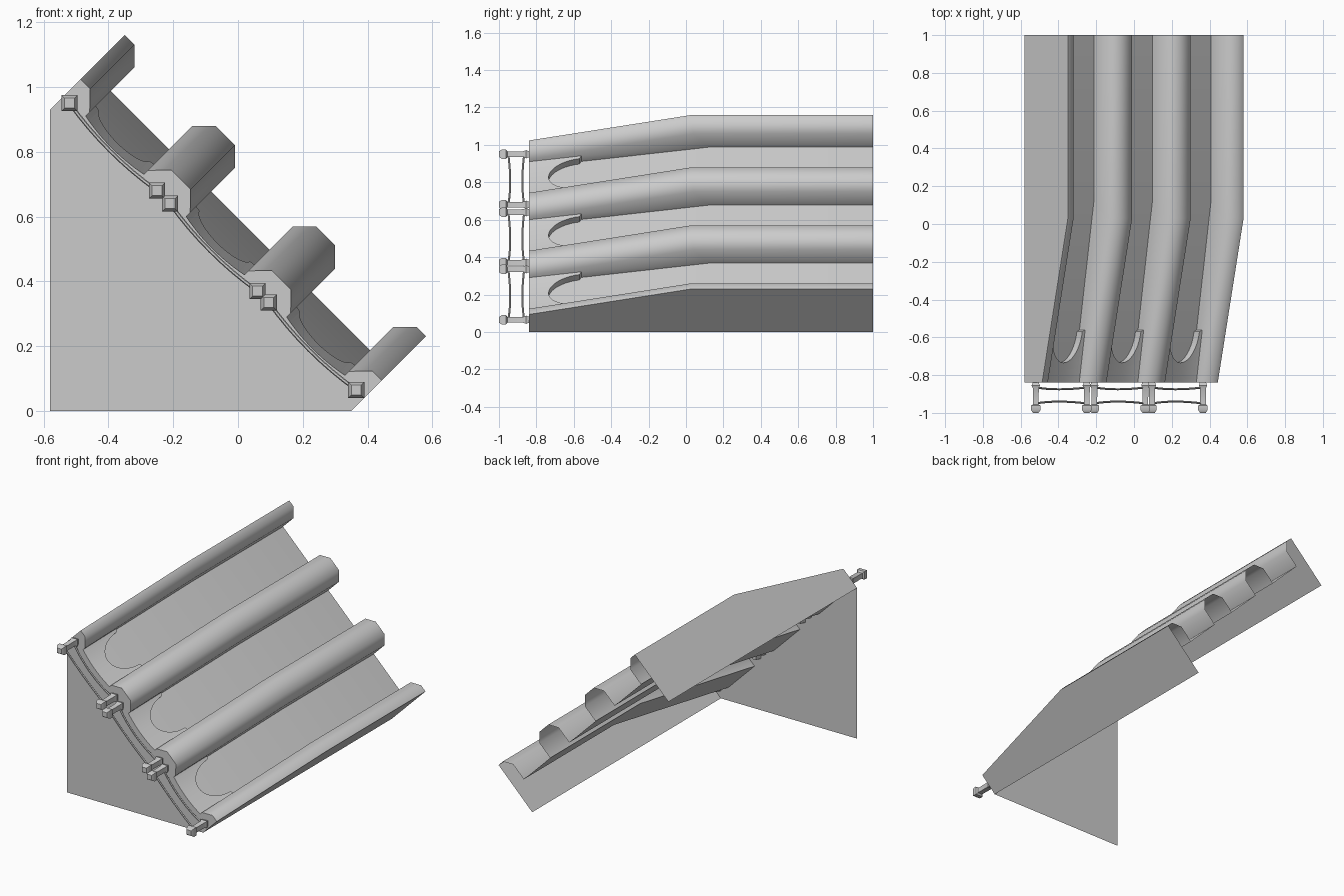
import bpy, bmesh, math

if "Cube" in bpy.data.objects:
    bpy.data.objects.remove(bpy.data.objects["Cube"])

Y0, Y1 = -0.84, 1.0


def P(d, s, y):
    # slope coordinates: d runs down the 45 degree slope, s rises off it
    return ((s + d) / 2, y, (s - d) / 2)


def make(name, verts, faces, smooth=None):
    me = bpy.data.meshes.new(name)
    me.from_pydata(verts, [], faces)
    me.update()
    ob = bpy.data.objects.new(name, me)
    bpy.context.collection.objects.link(ob)
    if smooth:
        bpy.ops.object.select_all(action='DESELECT')
        ob.select_set(True)
        bpy.context.view_layer.objects.active = ob
        bpy.ops.object.shade_smooth_by_angle(angle=math.radians(smooth))
    return ob


def loft(name, rows, smooth=None, close=False, caps=False):
    n = len(rows[0])
    verts = [v for r in rows for v in r]
    faces = []
    for i in range(len(rows) - 1):
        for j in range(n if close else n - 1):
            k = (j + 1) % n
            faces.append((i * n + j, i * n + k, (i + 1) * n + k, (i + 1) * n + j))
    if caps:
        faces.append(tuple(range(n))[::-1])
        faces.append(tuple(range((len(rows) - 1) * n, len(rows) * n)))
    return make(name, verts, faces, smooth)


# profile rows: position d, height at back, height at front, y of the bend
LOW = (0.595, 0.38, 0.12)
MID = (0.74, 0.465, 0.04)
TOP = (0.81, 0.537, 0.03)
lanes = [(-1.38, -1.02), (-0.76, -0.40), (-0.14, 0.22)]
left, right = -1.51, 0.35

prof = [(left, 0.35, 0.35, 0.03), (left, *TOP), (-1.45, *TOP)]
for i, (a, b) in enumerate(lanes):
    prof += [(a, *MID), (a, *LOW), (b, *LOW), (b, *MID), (b + 0.07, *TOP)]
    if i < 2:
        prof.append((lanes[i + 1][0] - 0.07, *TOP))
prof += [(right, *TOP), (right, 0.35, 0.35, 0.03)]

# lane floors, rails and side walls as one bent sheet
loft("lanes_and_rails", [
    [P(d, f, Y0) for d, b, f, y in prof],
    [P(d, b, y) for d, b, f, y in prof],
    [P(d, b, Y1) for d, b, f, y in prof]], 50)

# triangular front panel closing the rail ends
panel = [(-0.58, Y0, 0)] + [P(d, f, Y0) for d, b, f, y in prof]
make("front_panel", panel, [tuple(range(len(panel)))[::-1]])


def floor_s(y):
    return 0.38 + (y - Y0) * (0.215 / 0.96)


# raised apron at the front of each lane, with a U-shaped scoop
for i, (a, b) in enumerate(lanes):
    mid, half = (a + b) / 2, (b - a) / 2
    rows = [[], [], [], []]
    ts = [-1] + [-0.86 * math.cos(math.pi * k / 20) for k in range(21)] + [1]
    for t in ts:
        d = mid + t * half
        u = min(abs(t) / 0.86, 1)
        yb = -0.56 if abs(t) == 1 else -0.57 - 0.165 * math.sqrt(max(0, 1 - u * u))
        dip = 0.018 * (1 - t * t)
        rows[0].append(P(d, floor_s(Y0), Y0))
        rows[1].append(P(d, floor_s(Y0) + 0.06 - dip, Y0))
        rows[2].append(P(d, floor_s(yb) + 0.06 - dip * 0.5, yb))
        rows[3].append(P(d, floor_s(yb), yb))
    loft(f"apron_{i + 1}", rows, 35)


# square post with a base collar and a capped head
def post(name, d):
    cx, _, cz = P(d, 0.43, 0)
    rings = [(-0.80, 0.012), (-0.845, 0.018), (-0.855, 0.022), (-0.868, 0.016),
             (-0.955, 0.015), (-0.962, 0.025), (-0.985, 0.025), (-1.0, 0.015)]
    rows = [[(cx + sx * r, y, cz + sz * r)
             for sx, sz in ((-1, -1), (1, -1), (1, 1), (-1, 1))] for y, r in rings]
    loft(name, rows, 40, close=True, caps=True)


# thin bowed bar between two posts
def bar(name, d0, d1, y, bow):
    rows = []
    for k in range(9):
        t = k / 8
        h = 4 * t * (1 - t)
        x, yy, z = P(d0 + (d1 - d0) * t, 0.43 - 0.022 * h, y + bow * h)
        ring = []
        for q in range(6):
            c, s = 0.006 * math.cos(q * math.pi / 3), 0.006 * math.sin(q * math.pi / 3)
            ring.append((x + c * 0.707, yy + s, z + c * 0.707))
        rows.append(ring)
    loft(name, rows, 40, close=True, caps=True)


for i, (d0, d1) in enumerate([(-1.47, -0.93), (-0.85, -0.31), (-0.24, 0.30)]):
    post(f"post_{i + 1}_upper", d0)
    post(f"post_{i + 1}_lower", d1)
    bar(f"bar_{i + 1}_inner", d0, d1, -0.865, -0.01)
    bar(f"bar_{i + 1}_outer", d0, d1, -0.95, 0.01)
